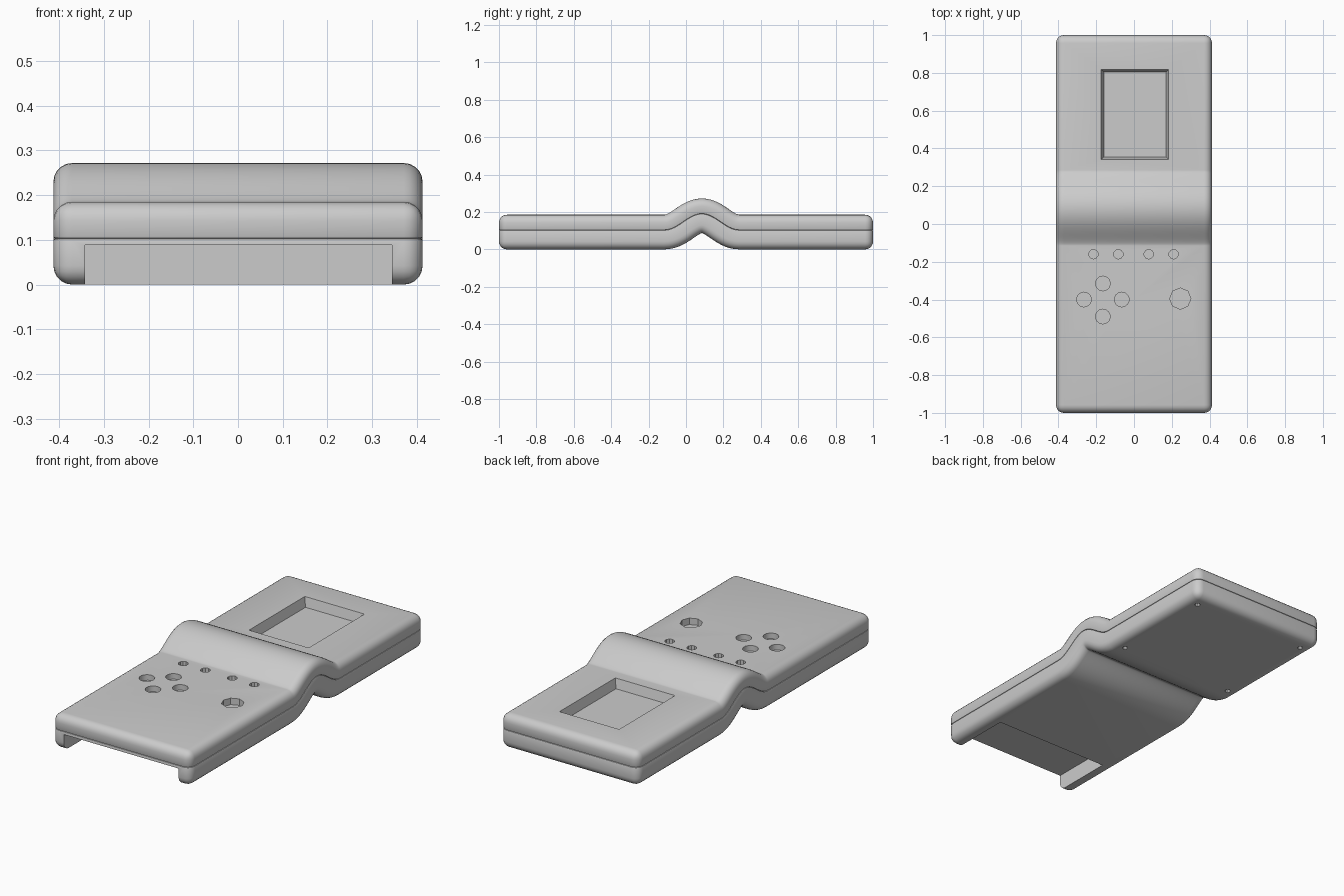
import bpy, bmesh, math
from mathutils import Vector, Matrix

default = bpy.data.objects.get("Cube")
if default:
    bpy.data.objects.remove(default, do_unlink=True)

grey = bpy.data.materials.new("light_grey_plastic")
grey.use_nodes = True
grey.diffuse_color = (0.6, 0.6, 0.6, 1)
grey.node_tree.nodes["Principled BSDF"].inputs["Base Color"].default_value = (0.6, 0.6, 0.6, 1)

SEAM, HUMP_Y, HUMP_R, HUMP_H = 0.103, 0.085, 0.2, 0.087
HALF_W = 0.413
UPPER, LOWER = 0.082, 0.103


def add_object(name, bm):
    bmesh.ops.recalc_face_normals(bm, faces=bm.faces)
    mesh = bpy.data.meshes.new(name)
    bm.to_mesh(mesh)
    bm.free()
    mesh.materials.append(grey)
    obj = bpy.data.objects.new(name, mesh)
    bpy.context.collection.objects.link(obj)
    return obj


def add_box(bm, x, y, z, flare=0.0):
    """Box from ranges, widened by flare at its top."""
    verts = bmesh.ops.create_cube(bm, size=1)["verts"]
    for v in verts:
        f = flare if v.co.z > 0 else 0
        sides = [1 if c > 0 else 0 for c in v.co]
        v.co = Vector((x[sides[0]] + (2 * sides[0] - 1) * f,
                       y[sides[1]] + (2 * sides[1] - 1) * f, z[sides[2]]))


def add_hole(bm, x, y, z, radius, depth, sides):
    """Cylinder from z along depth."""
    bmesh.ops.create_cone(bm, cap_ends=True, segments=sides, radius1=radius, radius2=radius,
                          depth=depth, matrix=Matrix.Translation((x, y, z)))


def bend(co):
    """Lift the slab over the hump, offsetting roughly along its normal."""
    u = (co.y - HUMP_Y) / HUMP_R
    rise = slope = 0.0
    if abs(u) < 1:
        rise = HUMP_H / 2 * (1 + math.cos(math.pi * u))
        slope = -HUMP_H / 2 * math.pi / HUMP_R * math.sin(math.pi * u)
    angle = 0.8 * math.atan(slope)
    return Vector((co.x, co.y - co.z * math.sin(angle), SEAM + rise + co.z * math.cos(angle)))


def shell(name, height):
    """Half of the case: rounded slab, seam face at zero, outer face at height."""
    bm = bmesh.new()
    add_box(bm, (-HALF_W, HALF_W), (-1, 1), sorted((0, height)))
    outer = [e for e in bm.edges if any(abs(v.co.z) > 0.01 for v in e.verts)]
    bmesh.ops.bevel(bm, geom=outer, offset=0.042, segments=5, profile=0.5, affect='EDGES')
    rim = [e for e in bm.edges if all(abs(v.co.z) < 1e-5 for v in e.verts)]
    bmesh.ops.bevel(bm, geom=rim, offset=0.005, segments=2, profile=0.5, affect='EDGES')
    # cross cuts so the hump bends smoothly
    steps = 28
    for i in range(steps + 1):
        y = HUMP_Y + HUMP_R * (2 * i / steps - 1)
        bmesh.ops.bisect_plane(bm, geom=bm.verts[:] + bm.edges[:] + bm.faces[:],
                               plane_co=(0, y, 0), plane_no=(0, 1, 0))
    for v in bm.verts:
        v.co = bend(v.co)
    return add_object(name, bm)


def cut(obj, cutter):
    cutter.hide_render = True
    mod = obj.modifiers.new("openings", 'BOOLEAN')
    mod.object, mod.operation, mod.solver = cutter, 'DIFFERENCE', 'EXACT'
    bpy.context.view_layer.objects.active = obj
    bpy.ops.object.modifier_apply(modifier=mod.name)
    bpy.data.objects.remove(cutter, do_unlink=True)


upper = shell("upper_shell", UPPER)
lower = shell("lower_shell", -LOWER)
top = SEAM + UPPER

# Screen window and button wells in the upper shell
bm = bmesh.new()
add_box(bm, (-0.16, 0.17), (0.355, 0.805), (top - 0.05, top + 0.002), 0.014)
for x in (-0.215, -0.083, 0.078, 0.21):
    add_hole(bm, x, -0.16, top, 0.025, 0.05, 10)
for dx, dy in ((-0.1, 0), (0.1, 0), (0, 0.085), (0, -0.09)):
    add_hole(bm, -0.165 + dx, -0.4 + dy, top, 0.039, 0.06, 14)
add_hole(bm, 0.245, -0.395, top, 0.056, 0.07, 8)
cut(upper, add_object("upper_cutter", bm))

# Battery bay and screw holes in the lower shell
bm = bmesh.new()
add_box(bm, (-0.342, 0.345), (-1.1, -0.66), (-0.05, 0.088))
for x in (-0.345, 0.345):
    for y in (0.34, 0.92):
        add_hole(bm, x, y, 0, 0.014, 0.05, 10)
cut(lower, add_object("lower_cutter", bm))

# Smooth shading with crisp openings
bpy.ops.object.select_all(action='DESELECT')
for obj in (upper, lower):
    obj.select_set(True)
bpy.context.view_layer.objects.active = upper
bpy.ops.object.shade_smooth_by_angle(angle=math.radians(35))
